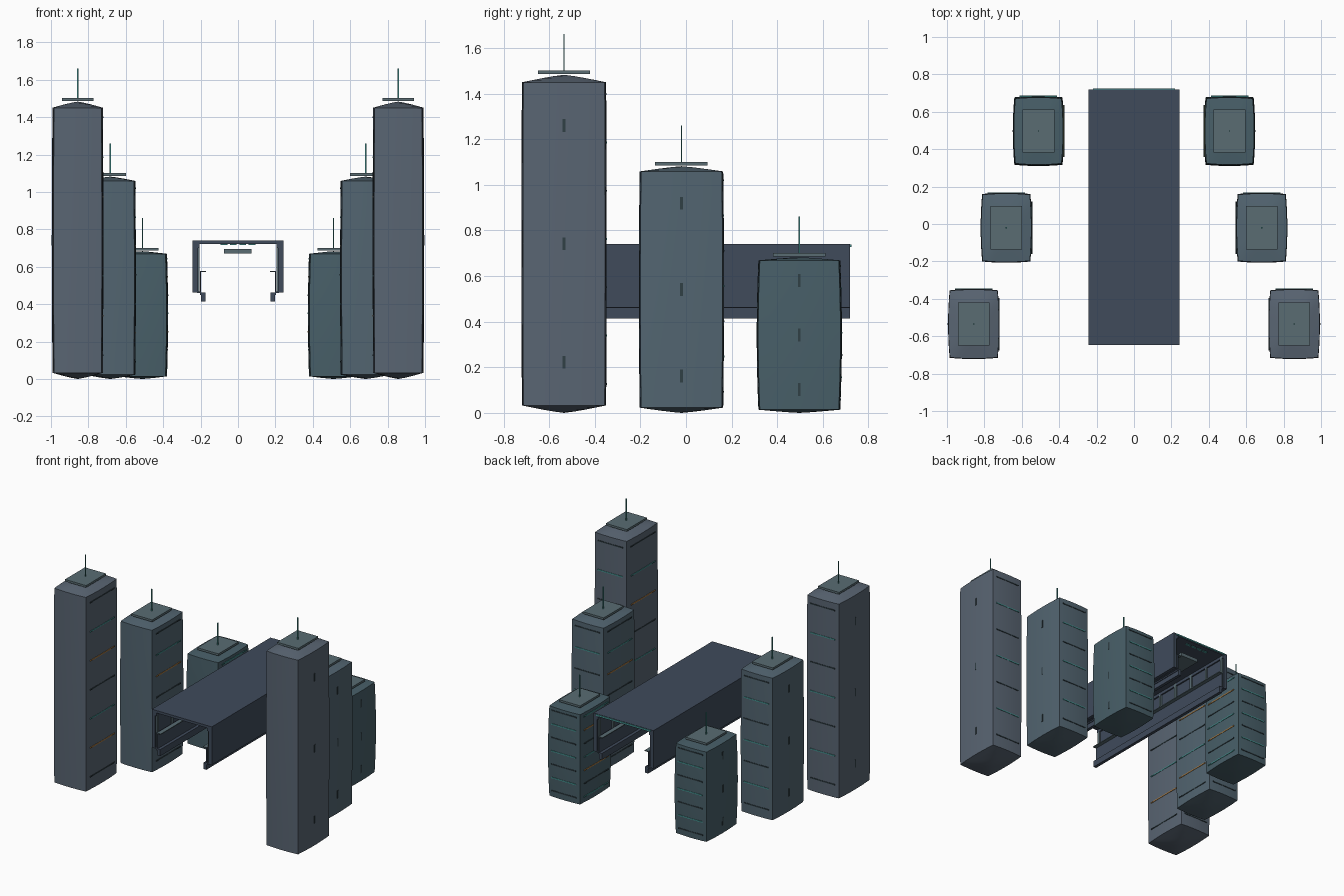
import bpy, bmesh

if "Cube" in bpy.data.objects:
    bpy.data.objects.remove(bpy.data.objects["Cube"])


def material(name, rgb):
    m = bpy.data.materials.new(name)
    m.diffuse_color = (*rgb, 1)
    m.use_nodes = True
    m.node_tree.nodes["Principled BSDF"].inputs["Base Color"].default_value = m.diffuse_color
    return m


M_TALL = material("slate", (0.10, 0.13, 0.17))
M_MID = material("blue_slate", (0.085, 0.13, 0.165))
M_LOW = material("teal_slate", (0.065, 0.115, 0.14))
M_CAP = material("cap_grey", (0.10, 0.15, 0.17))
M_ROOF = material("dark_navy", (0.05, 0.07, 0.105))
M_TEAL = material("teal_light", (0.06, 0.30, 0.29))
M_AMBER = material("amber_light", (0.45, 0.22, 0.06))
M_DARK = material("dark_seam", (0.03, 0.05, 0.06))


def make(name, bm, mat, smooth=False):
    me = bpy.data.meshes.new(name)
    bm.to_mesh(me)
    bm.free()
    ob = bpy.data.objects.new(name, me)
    bpy.context.collection.objects.link(ob)
    me.materials.append(mat)
    if smooth:
        bpy.ops.object.select_all(action='DESELECT')
        ob.select_set(True)
        bpy.context.view_layer.objects.active = ob
        bpy.ops.object.shade_smooth_by_angle(angle=0.6)
    return ob


def box(name, x0, x1, y0, y1, z0, z1, mat):
    bm = bmesh.new()
    bmesh.ops.create_cube(bm, size=1)
    for v in bm.verts:
        v.co.x = (x0 + x1) / 2 + v.co.x * abs(x1 - x0)
        v.co.y = (y0 + y1) / 2 + v.co.y * (y1 - y0)
        v.co.z = (z0 + z1) / 2 + v.co.z * (z1 - z0)
    return make(name, bm, mat)


HX, HY = 0.137, 0.187


# swollen tower body with slightly domed top and bottom
def body(name, cx, cy, h, drop, bow, mat):
    bm = bmesh.new()
    bmesh.ops.create_cube(bm, size=2)
    bmesh.ops.subdivide_edges(bm, edges=bm.edges[:], cuts=7, use_grid_fill=True)
    for p in bm.verts:
        u, v, w = p.co
        p.co.x = cx + HX * u * (1 - 0.06 * v * v - bow * w * w)
        p.co.y = cy + HY * v * (1 - 0.035 * u * u - bow * w * w)
        p.co.z = h / 2 + w * (h / 2 - drop * max(abs(u), abs(v)) ** 1.2)
    make(name, bm, mat, True)


def tower(label, side, cx, cy, h, drop, bow, mat):
    cx *= side
    body(label + "_tower", cx, cy, h, drop, bow, mat)
    # roof slab and antenna
    box(label + "_roof_slab", cx - .085, cx + .085, cy - .115, cy + .115,
        h + .003, h + .018, M_CAP)
    box(label + "_antenna", cx - .003, cx + .003, cy - .003, cy + .003,
        h + .01, h + .178, M_TEAL)
    # light strips on the inner and back faces
    for i in range(7):
        z = h * (i + 0.6) / 7
        t = 2 * z / h - 1
        k = 1 - bow * t * t
        fx = cx - side * HX * k
        fy = cy + HY * k
        col = (M_TEAL, M_DARK, M_AMBER)[(i + (label != "low")) % 3]
        box(label + "_inner_strip", fx - .002, fx + .002, cy - .14, cy + .14,
            z - .004, z + .004, col)
        box(label + "_back_strip", cx - .1, cx + .1, fy - .002, fy + .002,
            z - .004, z + .004, M_TEAL if i % 2 else M_DARK)
    # short vertical seams on the outer face
    for f in (0.15, 0.5, 0.85):
        t = 2 * f - 1
        fx = cx + side * HX * (1 - bow * t * t)
        box(label + "_outer_seam", fx - .002, fx + .002, cy - .006, cy + .006,
            h * f - .028, h * f + .028, M_DARK)


for s in (-1, 1):
    tower("tall", s, 0.857, -0.535, 1.483, 0.033, 0.012, M_TALL)
    tower("middle", s, 0.683, -0.02, 1.082, 0.023, 0.02, M_MID)
    tower("low", s, 0.511, 0.497, 0.683, 0.014, 0.04, M_LOW)

# bridge hall: roof, hanging ceiling bar, back light bar
Y0, Y1 = -0.648, 0.72
box("hall_roof", -.242, .242, Y0, Y1, .722, .74, M_ROOF)
box("ceiling_bar", -.075, .072, Y0 + .12, Y1 - .12, .67, .695, M_CAP)
box("back_light_bar", -.22, .22, Y1, Y1 + .005, .728, .738, M_TEAL)
for i in range(4):
    x = -.075 + i * .05
    box("back_ceiling_lamp", x - .018, x + .018, Y1 - .05, Y1 - .035, .717, .723, M_TEAL)

# side walls, ribs, shelf and lower rail
for s in (-1, 1):
    box("side_wall", s * .215, s * .242, Y0, Y1, .462, .73, M_ROOF)
    box("lower_rail", s * .175, s * .198, Y0, Y1, .415, .462, M_ROOF)
    box("rail_panel", s * .197, s * .203, Y0, Y1, .45, .578, M_ROOF)
    box("rail_top", s * .17, s * .203, Y0, Y1, .572, .578, M_CAP)
    box("wall_sill", s * .198, s * .22, Y0, Y1, .46, .468, M_ROOF)
    box("wall_header", s * .205, s * .216, Y0, Y1, .7, .724, M_ROOF)
    for i in range(9):
        y = Y0 + .02 + i * (Y1 - Y0 - .04) / 8
        box("wall_rib", s * .205, s * .216, y - .01, y + .01, .465, .722, M_CAP)
